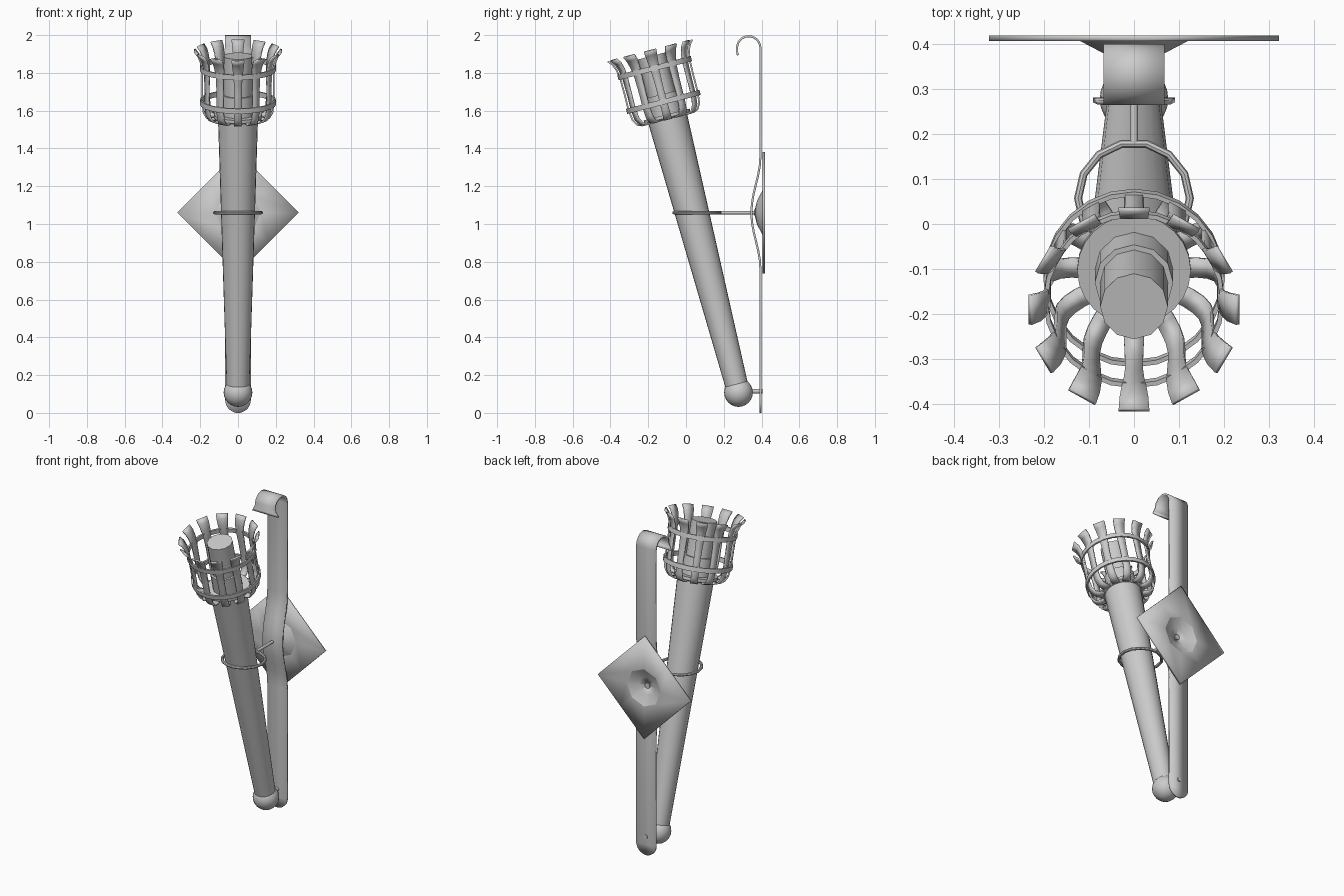
import bpy, bmesh, math
from mathutils import Matrix, Vector

if "Cube" in bpy.data.objects:
    bpy.data.objects.remove(bpy.data.objects["Cube"])

TILT = Matrix.Translation((0, 0.278, 0.108)) @ Matrix.Rotation(math.radians(14.5), 4, 'X')


def make(name, verts, faces, matrix=Matrix(), thick=0, angle=40, offset=0):
    me = bpy.data.meshes.new(name)
    me.from_pydata([matrix @ Vector(v) for v in verts], [], faces)
    bm = bmesh.new()
    bm.from_mesh(me)
    bmesh.ops.recalc_face_normals(bm, faces=bm.faces)
    bm.to_mesh(me)
    bm.free()
    ob = bpy.data.objects.new(name, me)
    bpy.context.collection.objects.link(ob)
    if thick:
        m = ob.modifiers.new("Thickness", 'SOLIDIFY')
        m.thickness, m.offset = thick, offset
    bpy.ops.object.select_all(action='DESELECT')
    bpy.context.view_layer.objects.active = ob
    ob.select_set(True)
    bpy.ops.object.shade_smooth_by_angle(angle=math.radians(angle))
    return ob


def lathe(name, profile, n, matrix, closed=False):
    """Spin (radius, height) points round z; closed loops make rings, open ones get caps."""
    k = len(profile)
    verts = [(r * math.cos(2 * math.pi * i / n), r * math.sin(2 * math.pi * i / n), h)
             for i in range(n) for r, h in profile]
    faces = [(i * k + j, (i + 1) % n * k + j, (i + 1) % n * k + (j + 1) % k, i * k + (j + 1) % k)
             for i in range(n) for j in range(k if closed else k - 1)]
    if not closed:
        faces += [[i * k for i in range(n)], [i * k + k - 1 for i in range(n)]]
    return make(name, verts, faces, matrix)


def ribbon(name, path, matrix, thick):
    """Flat strip along (y, z, half width) points."""
    verts = [(s * w, y, z) for y, z, w in path for s in (-1, 1)]
    faces = [(2 * i, 2 * i + 1, 2 * i + 3, 2 * i + 2) for i in range(len(path) - 1)]
    return make(name, verts, faces, matrix, thick)


def rod(name, y0, y1, z, r):
    return lathe(name, [(r, y0), (r, y1)], 10,
                 Matrix.Translation((0, 0, z)) @ Matrix.Rotation(-math.pi / 2, 4, 'X'))


# Torch shaft, end knob and cup plate
lathe("torch_shaft", [(0.06, 0.03), (0.106, 1.50)], 24, TILT)
lathe("end_knob", [(0.076 * math.sin(math.pi * (i + 0.05) / 12.1),
                    -0.076 * math.cos(math.pi * (i + 0.05) / 12.1)) for i in range(13)], 24,
      Matrix.Translation((0, 0.278, 0.108)))
lathe("basket_plate", [(0.112, 1.495), (0.126, 1.503), (0.126, 1.52)], 24, TILT)

# Fuel core inside the basket
lathe("fuel_core", [(0.087, 1.51), (0.087, 1.63), (0.075, 1.63), (0.075, 1.84)], 12, TILT)

# Basket strips
strip = [(0.10, 1.502, 0.022), (0.14, 1.496, 0.022), (0.165, 1.506, 0.022), (0.182, 1.535, 0.021),
         (0.189, 1.59, 0.02), (0.189, 1.68, 0.02), (0.19, 1.76, 0.023), (0.197, 1.81, 0.028),
         (0.21, 1.845, 0.032), (0.23, 1.87, 0.034)]
for i in range(12):
    ribbon(f"basket_strip_{i + 1}", strip, TILT @ Matrix.Rotation(i * math.pi / 6, 4, 'Z'), 0.009)

# Basket hoops
for name, h in (("lower_hoop", 1.589), ("upper_hoop", 1.774)):
    lathe(name, [(0.191, h - 0.014), (0.201, h - 0.014), (0.201, h + 0.014), (0.191, h + 0.014)],
          24, TILT, True)

# Wall bar: rounded foot, bowed middle, hooked top with a flared tip
W = 0.068
bar = [(0.394, W * (1 - math.cos(a)), max(W * math.sin(a), 0.012))
       for a in [math.pi / 2 * i / 6 for i in range(7)]]
bow = [0.394 - 0.024 * (1 + math.cos(math.pi * t / 6)) for t in range(-6, 7)]
bar += [(y, 1.06 + 0.3 * t / 6, W) for t, y in zip(range(-6, 7), bow)]
bar += [(0.332 + 0.062 * math.cos(a), 1.932 + 0.062 * math.sin(a), W)
        for a in [math.pi * i / 12 for i in range(13)]]
bar += [(0.27, 1.91, 0.08), (0.275, 1.893, 0.091)]
ribbon("wall_bar", bar, Matrix(), 0.011)

# Diamond back plate with a pressed octagonal dimple
D = 0.322
verts = []
for i in range(8):
    a = i * math.pi / 4
    r = D if i % 2 == 0 else D / math.sqrt(2)
    for rad, y in ((r, 0.412), (0.118, 0.412), (0.06, 0.382), (0.012, 0.37)):
        verts.append((rad * math.cos(a), y, 1.06 + rad * math.sin(a)))
faces = [(4 * i + j, (4 * i + 4) % 32 + j, (4 * i + 4) % 32 + j + 1, 4 * i + j + 1)
         for i in range(8) for j in range(3)]
make("back_plate", verts, faces, thick=0.013, angle=25)

# Holding ring with its stem and rivet
lathe("holding_ring", [(0.124 + 0.009 * math.cos(i * math.pi / 4), 0.009 * math.sin(i * math.pi / 4))
                       for i in range(8)], 14, Matrix.Translation((0, 0.057, 1.06)), True)
rod("ring_stem", 0.18, 0.385, 1.06, 0.009)
rod("ring_rivet", 0.36, 0.385, 1.06, 0.017)

# Pin joining the knob to the bar
rod("foot_pin", 0.33, 0.404, 0.115, 0.013)
